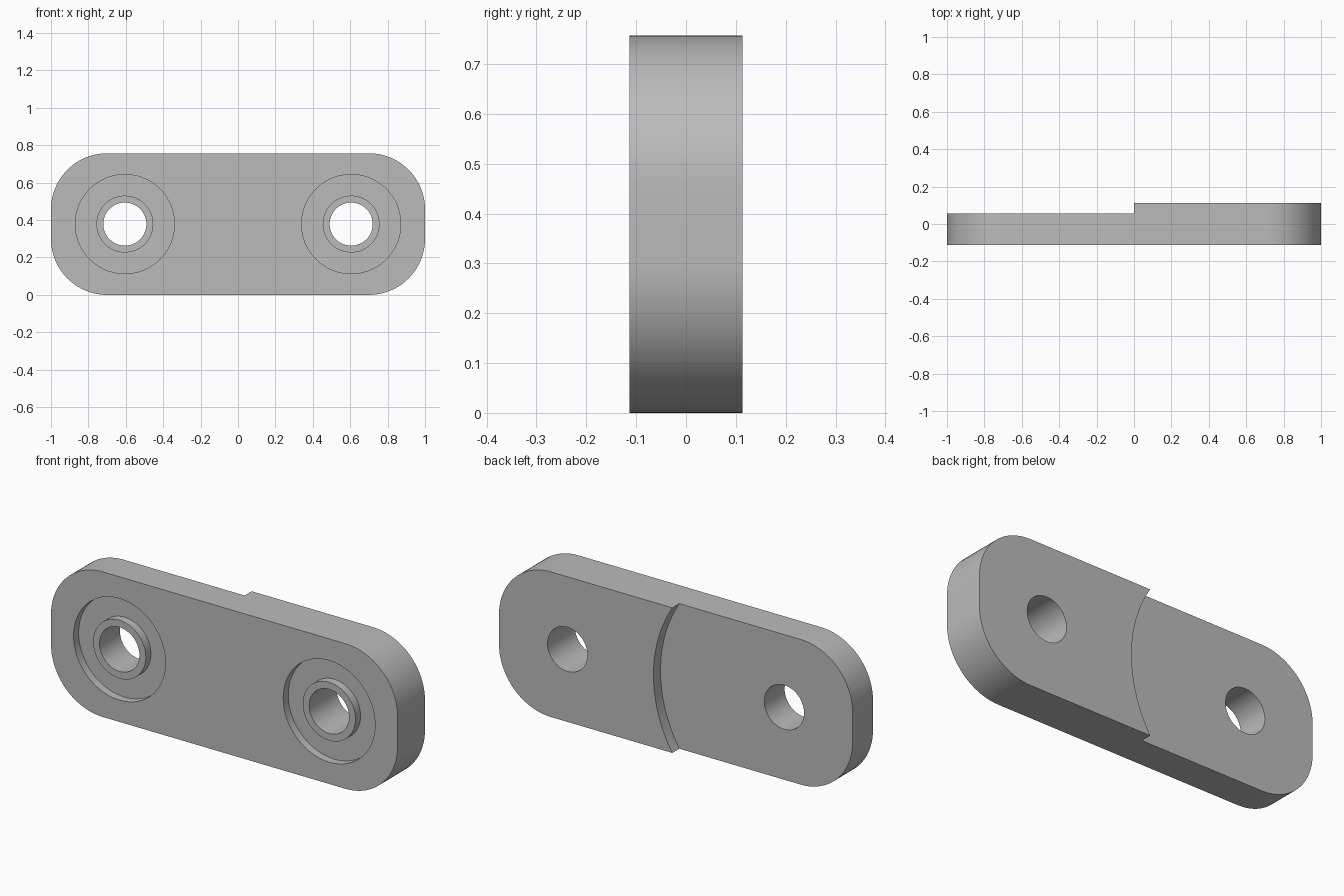
import bpy, bmesh, math
from mathutils import Matrix

cube = bpy.data.objects.get("Cube")
if cube:
    bpy.data.objects.remove(cube, do_unlink=True)

HEIGHT, FRONT, BACK = 0.757, -0.113, 0.113
STEP_Y = 0.055            # back face of the thin half
CORNER = 0.30
HOLE_X, MID_Z = 0.605, HEIGHT / 2
HOLE_R, BOSS_R, GROOVE_R, GROOVE_DEPTH = 0.115, 0.152, 0.265, 0.042
STEP_R = math.hypot(HOLE_X, MID_Z)

grey = bpy.data.materials.new("plain_grey")
grey.use_nodes = True
colour = (0.5, 0.5, 0.5, 1)
grey.diffuse_color = colour
grey.node_tree.nodes["Principled BSDF"].inputs["Base Color"].default_value = colour


def circle(x, z, r, start=0, sweep=360, steps=96):
    """Points (x, z) along an arc; a full circle leaves off the repeated end."""
    count = steps if sweep == 360 else steps + 1
    angles = [math.radians(start + sweep * i / steps) for i in range(count)]
    return [(x + r * math.cos(a), z + r * math.sin(a)) for a in angles]


def prism(name, outline, y0, y1):
    """Extrude an outline in the xz plane from y0 to y1."""
    bm = bmesh.new()
    face = bm.faces.new([bm.verts.new((x, y0, z)) for x, z in outline])
    new = bmesh.ops.extrude_face_region(bm, geom=[face])["geom"]
    moved = [v for v in new if isinstance(v, bmesh.types.BMVert)]
    bmesh.ops.translate(bm, verts=moved, vec=(0, y1 - y0, 0))
    bmesh.ops.recalc_face_normals(bm, faces=bm.faces)
    mesh = bpy.data.meshes.new(name)
    bm.to_mesh(mesh)
    bm.free()
    mesh.materials.append(grey)
    obj = bpy.data.objects.new(name, mesh)
    bpy.context.collection.objects.link(obj)
    return obj


def cut(target, cutter):
    """Subtract the cutter from the target and remove it."""
    mod = target.modifiers.new("cut", "BOOLEAN")
    mod.operation, mod.solver, mod.object = "DIFFERENCE", "EXACT", cutter
    bpy.ops.object.select_all(action="DESELECT")
    bpy.context.view_layer.objects.active = target
    target.select_set(True)
    bpy.ops.object.modifier_apply(modifier=mod.name)
    bpy.data.objects.remove(cutter, do_unlink=True)


# Rounded plate
outline = []
for i, (sx, sz) in enumerate([(1, 1), (-1, 1), (-1, -1), (1, -1)]):
    outline += circle(sx * (1 - CORNER), MID_Z + sz * (MID_Z - CORNER),
                      CORNER, start=90 * i, sweep=90, steps=20)
link_plate = prism("link_plate", outline, FRONT, BACK)

# Round-edged recess that thins the back of the right half
cut(link_plate, prism("step_cutter", circle(-HOLE_X, MID_Z, STEP_R, steps=160),
                      STEP_Y, BACK + 0.1))

# Ring grooves around flush bosses, then through holes
for side in (-1, 1):
    x = side * HOLE_X
    groove = prism("groove_cutter", circle(x, MID_Z, GROOVE_R),
                   FRONT - 0.1, FRONT + GROOVE_DEPTH)
    cut(groove, prism("boss_core", circle(x, MID_Z, BOSS_R),
                      FRONT - 0.2, FRONT + GROOVE_DEPTH + 0.1))
    cut(link_plate, groove)
    cut(link_plate, prism("hole_cutter", circle(x, MID_Z, HOLE_R),
                          FRONT - 0.2, BACK + 0.2))

# Smooth round walls, crisp rims
bpy.ops.object.select_all(action="DESELECT")
bpy.context.view_layer.objects.active = link_plate
link_plate.select_set(True)
bpy.ops.object.shade_smooth_by_angle(angle=math.radians(30))
